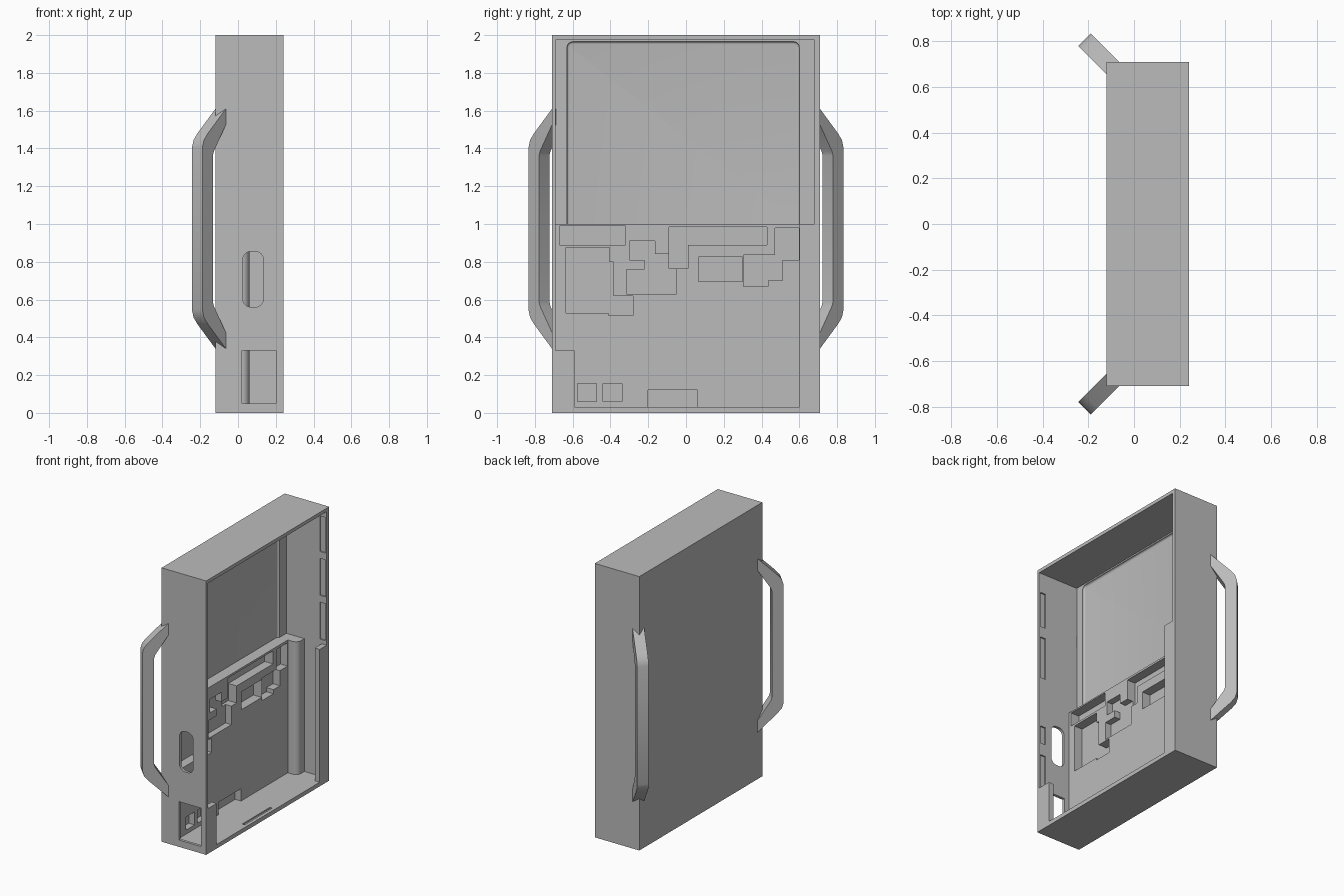
import bpy, bmesh, math
from mathutils import Vector

default = bpy.data.objects.get("Cube")
if default:
    bpy.data.objects.remove(default, do_unlink=True)

grey = bpy.data.materials.new("plain_grey")
grey.use_nodes = True
grey.diffuse_color = (0.5, 0.5, 0.5, 1)
grey.node_tree.nodes["Principled BSDF"].inputs["Base Color"].default_value = (0.5, 0.5, 0.5, 1)


def prism(name, points, place, lo, hi, round_edge=None, radius=0.0):
    """Extrude a 2D outline from lo to hi; place(u, v, a) gives the 3D point."""
    bm = bmesh.new()
    rings = [[bm.verts.new(place(u, v, a)) for u, v in points] for a in (lo, hi)]
    base = bm.faces.new(rings[0])
    bm.faces.new(rings[1])
    n = len(points)
    for i in range(n):
        j = (i + 1) % n
        bm.faces.new((rings[0][i], rings[0][j], rings[1][j], rings[1][i]))
    bmesh.ops.recalc_face_normals(bm, faces=bm.faces[:])
    if round_edge:
        edges = [e for e in base.edges if round_edge(e)]
        bmesh.ops.bevel(bm, geom=edges, offset=radius, segments=4,
                        profile=0.5, affect='EDGES')
    mesh = bpy.data.meshes.new(name)
    bm.to_mesh(mesh)
    bm.free()
    obj = bpy.data.objects.new(name, mesh)
    bpy.context.collection.objects.link(obj)
    return obj


def along_x(u, v, a):
    return (a, u, v)


def along_y(u, v, a):
    return (u, a, v)


def along_z(u, v, a):
    return (u, v, a)


def rect(u0, u1, v0, v1, low_r=0.0, top_r=0.0, steps=6):
    """Rectangle outline with optional rounded lower and upper corners."""
    out = []
    for cu, cv, su, sv, r, start in ((u0, v0, 1, 1, low_r, 180), (u1, v0, -1, 1, low_r, 270),
                                     (u1, v1, -1, -1, top_r, 0), (u0, v1, 1, -1, top_r, 90)):
        if r == 0:
            out.append((cu, cv))
            continue
        for k in range(steps + 1):
            t = math.radians(start + 90 * k / steps)
            out.append((cu + su * r + r * math.cos(t), cv + sv * r + r * math.sin(t)))
    return out


def activate(obj):
    bpy.ops.object.select_all(action='DESELECT')
    obj.select_set(True)
    bpy.context.view_layer.objects.active = obj


def cut(points, place, lo, hi, **kw):
    """Carve a prism out of the case."""
    cutter = prism("cutter", points, place, lo, hi, **kw)
    cutter.hide_render = True
    mod = case.modifiers.new("cut", 'BOOLEAN')
    mod.operation = 'DIFFERENCE'
    mod.solver = 'EXACT'
    mod.object = cutter
    activate(case)
    bpy.ops.object.modifier_apply(modifier=mod.name)
    bpy.data.objects.remove(cutter, do_unlink=True)


# Case block, open towards +x
case = prism("case", rect(-0.71, 0.71, 0, 2), along_x, -0.12, 0.24)
case.data.materials.append(grey)

FLOOR, LOWER_FLOOR, LIP = -0.085, -0.018, 0.2

# Upper bay, and lower bay with a corner lip at its mouth
cut(rect(-0.69, 0.68, 1.0, 1.975), along_x, FLOOR, 0.3)
cut(rect(-0.69, 0.6, 0.03, 1.01), along_x, LOWER_FLOOR, LIP)
cut([(-0.59, 0.03), (0.6, 0.03), (0.6, 1.01), (-0.69, 1.01), (-0.69, 0.33), (-0.59, 0.33)],
    along_x, LIP - 0.01, 0.3)

# Side channel beside a round-edged column
arc = [(0.02 + 0.04 * math.cos(t), 0.64 - 0.04 * math.sin(t))
       for t in (math.radians(15 * k) for k in range(7))]
cut([(LIP, 0.59), (LIP, 0.68), (0.06, 0.68)] + arc + [(0.02, 0.59)], along_z, 0.03, 1.01)

# Shallow screen recess with softened bottom edge
cut(rect(-0.63, 0.6, 1.0, 1.965, 0, 0.03), along_x, -0.1, 0.0, radius=0.012,
    round_edge=lambda e: max(v.co.z for v in e.verts) > 1.001)

# Component pockets in the lower floor
pockets = [
    (FLOOR, rect(-0.67, -0.32, 0.89, 0.99)),
    (FLOOR, [(-0.635, 0.53), (-0.41, 0.53), (-0.41, 0.515), (-0.28, 0.515), (-0.28, 0.62),
             (-0.385, 0.62), (-0.385, 0.8), (-0.405, 0.8), (-0.405, 0.875), (-0.635, 0.875)]),
    (FLOOR, [(-0.09, 0.765), (0.01, 0.765), (0.01, 0.89), (0.43, 0.89), (0.43, 0.985),
             (-0.09, 0.985)]),
    (-0.065, [(-0.315, 0.63), (-0.05, 0.63), (-0.05, 0.765), (-0.09, 0.765), (-0.09, 0.84),
              (-0.165, 0.84), (-0.165, 0.91), (-0.3, 0.91), (-0.3, 0.81), (-0.22, 0.81),
              (-0.22, 0.76), (-0.315, 0.76)]),
    (FLOOR, rect(0.065, 0.3, 0.695, 0.825)),
    (-0.075, [(0.305, 0.67), (0.435, 0.67), (0.435, 0.7), (0.51, 0.7), (0.51, 0.81),
              (0.598, 0.81), (0.598, 0.98), (0.47, 0.98), (0.47, 0.835), (0.305, 0.835)]),
    (-0.065, rect(-0.575, -0.475, 0.06, 0.155)),
    (-0.065, rect(-0.44, -0.34, 0.06, 0.155)),
    (-0.065, rect(-0.2, 0.06, 0.03, 0.12)),
]
for depth, outline in pockets:
    cut(outline, along_x, depth, 0.05)

# Openings through the front wall
cut(rect(0.025, 0.135, 0.56, 0.855, 0.045, 0.045), along_y, -0.8, -0.65)
cut(rect(0.02, LIP, 0.05, 0.33), along_y, -0.8, -0.65)

# Snap grooves inside the side walls and the bottom wall
for z0, z1 in ((1.57, 1.83), (1.18, 1.49), (0.68, 0.81), (0.35, 0.59)):
    cut(rect(0.185, 0.23, z0, z1), along_y, -0.7, -0.65)
for z0, z1 in ((1.67, 1.93), (1.35, 1.62), (1.03, 1.3)):
    cut(rect(0.185, 0.23, z0, z1), along_y, 0.65, 0.69)
cut(rect(0.195, 0.215, -0.23, 0.09), along_z, 0.02, 0.06)

# Handles: square bars set diagonally on the two rear edges
MID_Z = 0.975
outer = [(-0.04, 0.635), (0.095, 0.505), (0.124, 0.47), (0.136, 0.43)]
inner = [(0.058, 0.385), (0.05, 0.41), (-0.04, 0.55)]
half = outer[::-1]
profile = ([(d, MID_Z + h) for d, h in outer[::-1]] + [(d, MID_Z + h) for d, h in inner[::-1]]
           + [(d, MID_Z - h) for d, h in inner] + [(d, MID_Z - h) for d, h in outer])


def diagonal(sign):
    out = Vector((-1, sign, 0)).normalized()
    side = Vector((1, sign, 0)).normalized()
    corner = Vector((-0.12, sign * 0.71, 0))
    return lambda d, z, a: corner + out * d + side * a + Vector((0, 0, z))


handles = []
for name, sign in (("front_handle", -1), ("back_handle", 1)):
    handle = prism(name, profile, diagonal(sign), -0.039, 0.039)
    handle.data.materials.append(grey)
    handles.append(handle)

for obj in [case] + handles:
    activate(obj)
    bpy.ops.object.shade_smooth_by_angle(angle=math.radians(30))
